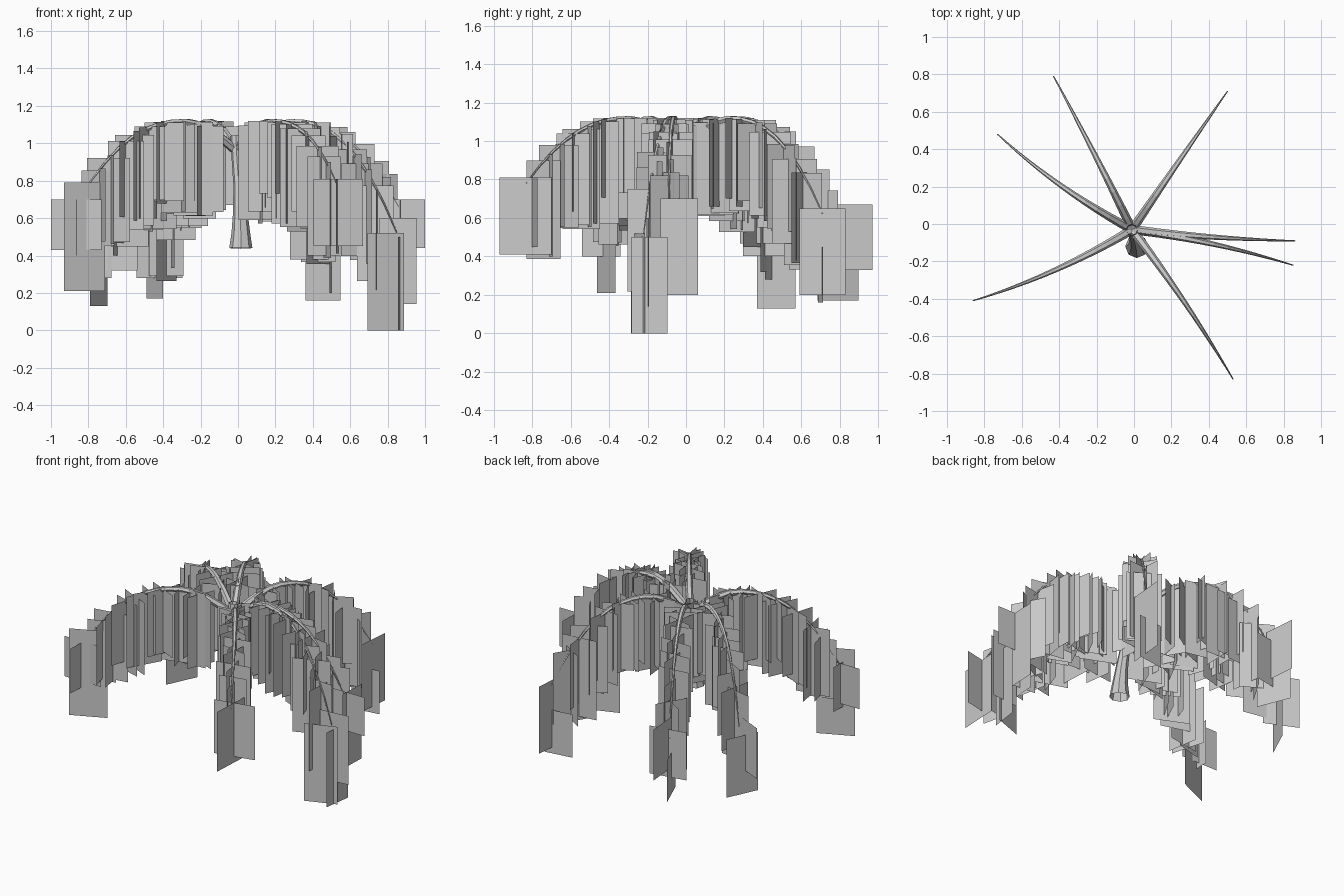
import bpy, bmesh, math, random
from mathutils import Vector

random.seed(5)
cube = bpy.data.objects.get("Cube")
if cube:
    bpy.data.objects.remove(cube, do_unlink=True)

# One plain grey for bark and foliage
grey = bpy.data.materials.new("plain grey")
grey.use_nodes = True
grey.diffuse_color = (0.6, 0.6, 0.6, 1)
grey.node_tree.nodes["Principled BSDF"].inputs["Base Color"].default_value = (0.6, 0.6, 0.6, 1)
grey.node_tree.nodes["Principled BSDF"].inputs["Roughness"].default_value = 0.9


def finish(bm, name):
    mesh = bpy.data.meshes.new(name)
    bm.to_mesh(mesh)
    bm.free()
    mesh.materials.append(grey)
    obj = bpy.data.objects.new(name, mesh)
    bpy.context.collection.objects.link(obj)


def tube(name, points, radii, sides):
    """Tapered open tube swept along a path."""
    bm = bmesh.new()
    rings = []
    for i, (p, r) in enumerate(zip(points, radii)):
        d = (points[min(i + 1, len(points) - 1)] - points[max(i - 1, 0)]).normalized()
        ref = Vector((0, 1, 0)) if abs(d.z) > 0.95 else Vector((0, 0, 1))
        u = d.cross(ref).normalized()
        v = d.cross(u)
        rings.append([bm.verts.new(p + r * (math.cos(a) * u + math.sin(a) * v))
                      for a in (2 * math.pi * k / sides for k in range(sides))])
    for a, b in zip(rings, rings[1:]):
        for k in range(sides):
            n = (k + 1) % sides
            bm.faces.new((a[k], a[n], b[n], b[k]))
    bmesh.ops.recalc_face_normals(bm, faces=bm.faces)
    finish(bm, name)


def card(bm, x, y, degrees, width, top, bottom):
    """One upright rectangular foliage sheet."""
    a = math.radians(degrees)
    dx, dy = math.cos(a) * width / 2, math.sin(a) * width / 2
    bm.faces.new([bm.verts.new(c) for c in (
        (x - dx, y - dy, bottom), (x + dx, y + dy, bottom),
        (x + dx, y + dy, top), (x - dx, y - dy, top))])


# Leaning trunk with a flared foot
trunk = [(0.015, -0.12, 0.44), (0.015, -0.115, 0.52), (0.012, -0.10, 0.64),
         (0.005, -0.075, 0.78), (-0.005, -0.05, 0.90), (-0.012, -0.03, 1.04)]
tube("trunk", [Vector(p) for p in trunk], [0.062, 0.05, 0.038, 0.03, 0.028, 0.03], 8)

# Branches: middle, tip, tip height, and the sheets hanging at the tip
# (x, y, turn, width, top, bottom)
branches = {
    "left_front_branch": ((0.37, -0.57), (0.53, -0.83), 0.78,
        [(0.53, -0.835, 87, 0.27, 0.81, 0.41), (0.535, -0.80, 12, 0.27, 0.81, 0.45)]),
    "left_low_branch": ((0.5, -0.125), (0.85, -0.22), 0.52,
        [(0.79, -0.25, 20, 0.21, 0.52, 0.0), (0.87, -0.19, 82, 0.19, 0.50, 0.0),
         (0.855, -0.20, 5, 0.20, 0.60, 0.14)]),
    "left_side_branch": ((0.5, -0.075), (0.86, -0.09), 0.66,
        [(0.875, -0.09, 0, 0.25, 0.70, 0.44), (0.87, -0.035, 88, 0.195, 0.70, 0.20)]),
    "left_back_branch": ((0.34, 0.48), (0.50, 0.71), 0.62,
        [(0.455, 0.70, 8, 0.19, 0.45, 0.16), (0.50, 0.71, 85, 0.24, 0.65, 0.20)]),
    "right_back_branch": ((-0.23, 0.41), (-0.43, 0.79), 0.54,
        [(-0.445, 0.79, 112, 0.23, 0.45, 0.17), (-0.42, 0.79, 10, 0.25, 0.60, 0.28),
         (-0.43, 0.86, 95, 0.22, 0.67, 0.33)]),
    "right_side_branch": ((-0.53, 0.31), (-0.73, 0.48), 0.58,
        [(-0.745, 0.47, 65, 0.22, 0.52, 0.13), (-0.78, 0.46, -25, 0.23, 0.62, 0.28)]),
    "right_front_branch": ((-0.5, -0.28), (-0.86, -0.41), 0.68,
        [(-0.865, -0.41, 0, 0.27, 0.70, 0.43), (-0.82, -0.415, 24, 0.24, 0.79, 0.21),
         (-0.86, -0.44, 88, 0.2, 0.70, 0.40)]),
}
start = Vector((-0.01, -0.03))
for name, (middle, tip, tip_z, tip_cards) in branches.items():
    m, e = Vector(middle), Vector(tip)
    share = (m - start).length / ((m - start).length + (e - m).length)
    # control point so that the plan curve passes through the middle
    c = (m - start * (1 - share) ** 2 - e * share ** 2) / (2 * share * (1 - share))

    def at(t):
        p = start * (1 - t) ** 2 + c * 2 * t * (1 - t) + e * t * t
        if t < 0.35:
            z = 0.96 + 0.155 * math.sin(t / 0.35 * math.pi / 2)
        else:
            z = tip_z + (1.115 - tip_z) * (1 - ((t - 0.35) / 0.65) ** 2.3)
        return Vector((p.x, p.y, z))

    steps = [i / 12 for i in range(13)]
    tube(name, [at(t) for t in steps], [0.022 * (1 - t) + 0.003 for t in steps], 6)

    # Curtain of crossed hanging sheets along the branch
    bm = bmesh.new()
    count = 9
    for i in range(count):
        t = 0.21 + 0.67 * i / (count - 1)
        turn = random.uniform(-32, 32)
        for quarter in (0, 90):
            p = at(t + random.uniform(-0.025, 0.025))
            length = random.uniform(0.38, 0.53)
            card(bm, p.x, p.y, turn + quarter, random.uniform(0.18, 0.24),
                 p.z + 0.005, p.z - length)
    for sheet in tip_cards:
        card(bm, *sheet)
    finish(bm, name.replace("branch", "foliage"))
